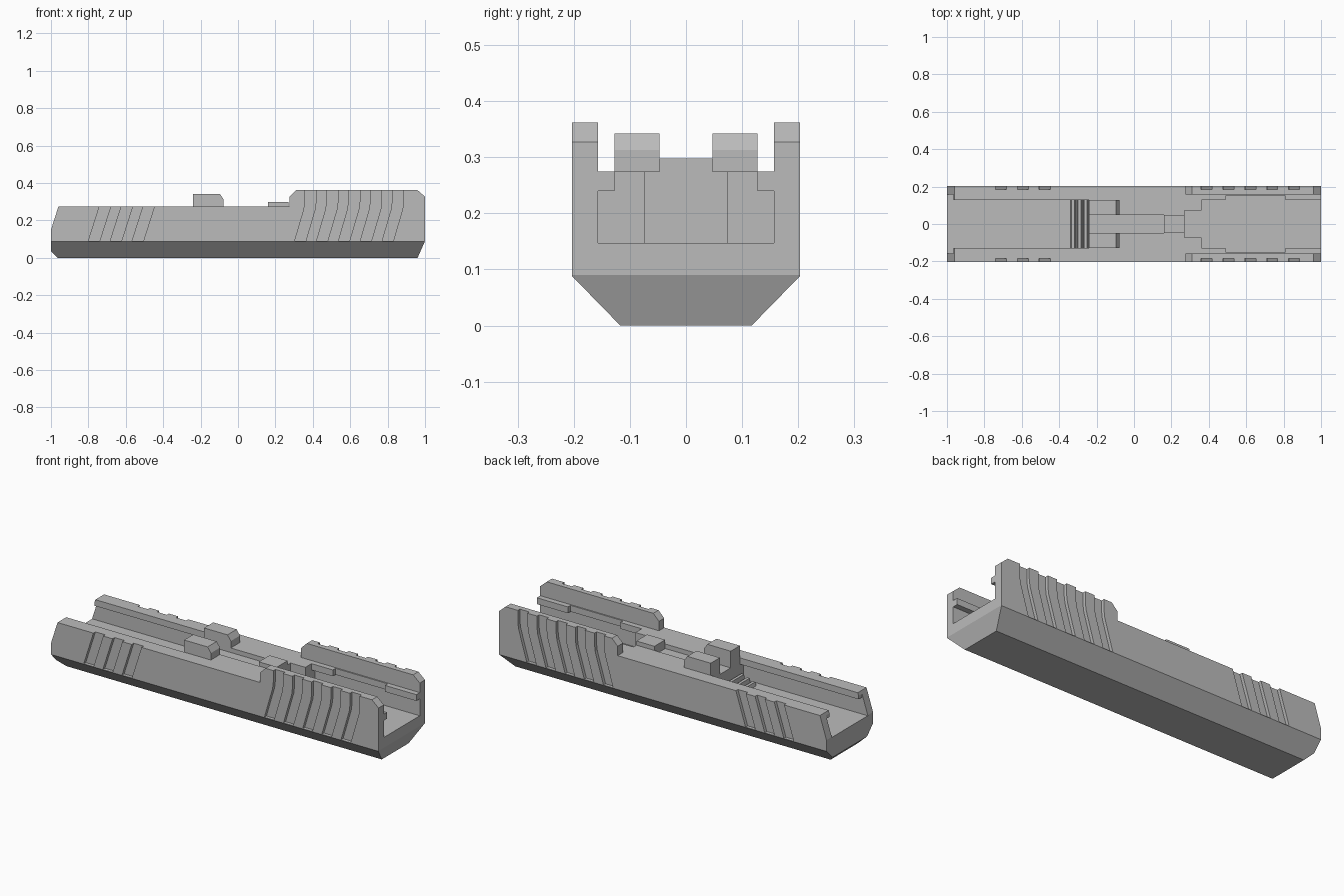
import bpy, bmesh
from mathutils import Vector

if "Cube" in bpy.data.objects:
    bpy.data.objects.remove(bpy.data.objects["Cube"], do_unlink=True)

grey = bpy.data.materials.new("steel grey")
grey.use_nodes = True
COLOUR = (0.5, 0.5, 0.5, 1)
grey.diffuse_color = COLOUR
bsdf = next(n for n in grey.node_tree.nodes if n.type == 'BSDF_PRINCIPLED')
bsdf.inputs["Base Color"].default_value = COLOUR
bsdf.inputs["Roughness"].default_value = 0.6


def prism(name, points, lo, hi, axis='Y'):
    """Extrude an (x, z) outline along Y, or a (y, z) outline along X."""
    bm = bmesh.new()
    place = (lambda a, b: (a, lo, b)) if axis == 'Y' else (lambda a, b: (lo, a, b))
    face = bm.faces.new([bm.verts.new(place(a, b)) for a, b in points])
    new = bmesh.ops.extrude_face_region(bm, geom=[face])["geom"]
    step = Vector((0, hi - lo, 0)) if axis == 'Y' else Vector((hi - lo, 0, 0))
    bmesh.ops.translate(bm, vec=step, verts=[v for v in new if isinstance(v, bmesh.types.BMVert)])
    bmesh.ops.recalc_face_normals(bm, faces=bm.faces)
    mesh = bpy.data.meshes.new(name)
    bm.to_mesh(mesh)
    bm.free()
    mesh.materials.append(grey)
    ob = bpy.data.objects.new(name, mesh)
    bpy.context.collection.objects.link(ob)
    return ob


def box(name, x0, x1, y0, y1, z0, z1):
    return prism(name, [(x0, z0), (x1, z0), (x1, z1), (x0, z1)], y0, y1)


def boolean(target, tool, operation='DIFFERENCE'):
    """Apply a boolean and remove its tool."""
    mod = target.modifiers.new("cut", 'BOOLEAN')
    mod.operation, mod.solver, mod.object = operation, 'EXACT', tool
    bpy.context.view_layer.objects.active = target
    bpy.ops.object.modifier_apply(modifier=mod.name)
    bpy.data.objects.remove(tool, do_unlink=True)


# Body: side outline limited by the chamfered cross-section
body = prism("slide_body", [
    (-0.965, 0), (0.96, 0), (1, 0.09), (1, 0.327), (0.96, 0.362), (0.31, 0.362),
    (0.275, 0.327), (0.275, 0.275), (-0.96, 0.275), (-1, 0.15), (-1, 0.035)], -0.3, 0.3)
boolean(body, prism("section", [
    (-0.117, 0), (0.117, 0), (0.203, 0.088), (0.203, 0.5), (-0.203, 0.5), (-0.203, 0.088)],
    -1.2, 1.2, 'X'), 'INTERSECT')

# Channels: x0, x1, half width, z0, z1
FLOOR = 0.147
for x0, x1, w, z0, z1 in [
        (0.2, 1.1, 0.157, 0.275, 0.5),         # gap between raised rear walls
        (-1.1, -0.24, 0.127, FLOOR, 0.5),      # front channel
        (-1.1, -0.24, 0.157, FLOOR, 0.24),     # undercut below front lips
        (-1.1, -0.965, 0.157, FLOOR, 0.5),     # front mouth
        (0.36, 1.1, 0.127, FLOOR, 0.5),        # rear channel
        (0.36, 1.1, 0.157, FLOOR, 0.24),       # undercut below rear rails
        (0.49, 0.81, 0.15, 0.2, 0.5),          # rail relief
        (0.27, 0.45, 0.073, FLOOR, 0.5),       # narrow pocket
        (-0.3, 0.16, 0.047, 0.25, 0.5)]:       # centre groove
    boolean(body, box("channel", x0, x1, -w, w, z0, z1))

# Slanted grip grooves on both sides
outlines = []
for i in range(3):
    x = -0.74 + i * 0.117
    outlines.append([(x - 0.06, 0.09), (x, 0.09), (x + 0.064, 0.29), (x + 0.004, 0.29)])
for i in range(5):
    x = 0.358 + i * 0.117
    outlines.append([(x - 0.055, 0.09), (x + 0.004, 0.09), (x + 0.054, 0.26),
                     (x + 0.059, 0.3), (x + 0.059, 0.4), (x, 0.4), (x, 0.3), (x - 0.005, 0.26)])
for outline in outlines:
    for y0, y1 in [(0.185, 0.3), (-0.3, -0.185)]:
        boolean(body, prism("groove", outline, y0, y1))

# Paired lugs over the breech
for side, y0, y1 in [("left", 0.047, 0.127), ("right", -0.127, -0.047)]:
    prism(side + "_lug", [(-0.24, 0.275), (-0.077, 0.275), (-0.077, 0.313),
                          (-0.097, 0.342), (-0.24, 0.342)], y0, y1)

# Raised centre block behind the groove
box("centre_block", 0.16, 0.27, -0.047, 0.047, 0.25, 0.298)

# Low ribs on the channel floor in front of the breech
for i in range(3):
    x = -0.34 + i * 0.034
    prism("floor_rib_%d" % (i + 1), [(x, FLOOR), (x + 0.03, FLOOR), (x + 0.022, FLOOR + 0.02 + 0.012 * i),
                                     (x + 0.006, FLOOR + 0.02 + 0.012 * i)], -0.127, 0.127)
